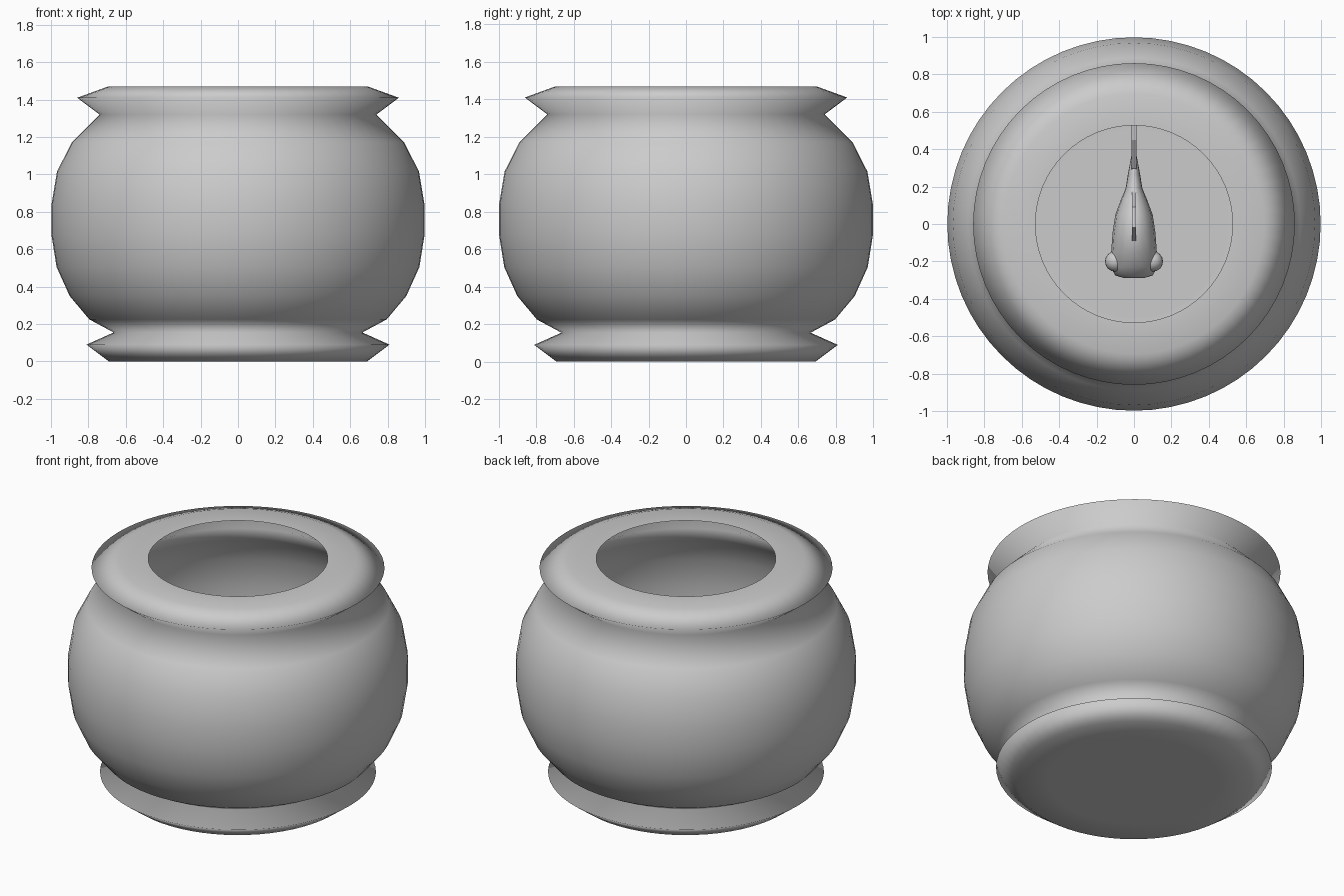
import bpy
import bmesh
from math import cos, sin, tau
from mathutils import Vector

cube = bpy.data.objects.get("Cube")
if cube:
    bpy.data.objects.remove(cube, do_unlink=True)

grey = bpy.data.materials.new("plain grey")
grey.use_nodes = True
grey.diffuse_color = (0.6, 0.6, 0.6, 1)
grey.node_tree.nodes["Principled BSDF"].inputs["Base Color"].default_value = (0.6, 0.6, 0.6, 1)


def finish(name, bm, smooth=True):
    bmesh.ops.recalc_face_normals(bm, faces=bm.faces)
    for f in bm.faces:
        f.smooth = smooth
    mesh = bpy.data.meshes.new(name)
    bm.to_mesh(mesh)
    bm.free()
    mesh.materials.append(grey)
    obj = bpy.data.objects.new(name, mesh)
    bpy.context.collection.objects.link(obj)
    return obj


def lathe(name, profile, steps=64):
    bm = bmesh.new()
    verts = [bm.verts.new((r, 0, z)) for r, z in profile]
    edges = [bm.edges.new(pair) for pair in zip(verts, verts[1:])]
    bmesh.ops.spin(bm, geom=verts + edges, cent=(0, 0, 0), axis=(0, 0, 1),
                   angle=tau, steps=steps, use_duplicate=False)
    bmesh.ops.remove_doubles(bm, verts=bm.verts, dist=0.0005)
    return finish(name, bm)


def loft(name, stations, sides=16):
    """Elliptical sections along y: (y, centre z, half width, half height)."""
    bm = bmesh.new()
    rings = [[bm.verts.new((w * cos(tau * i / sides), y, z + h * sin(tau * i / sides)))
              for i in range(sides)] for y, z, w, h in stations]
    for a, b in zip(rings, rings[1:]):
        for i in range(sides):
            j = (i + 1) % sides
            bm.faces.new((a[i], a[j], b[j], b[i]))
    bm.faces.new(rings[0])
    bm.faces.new(rings[-1])
    return finish(name, bm)


def fin(name, outline, thickness):
    """Flat fin from a side outline of (y, z) points, centred on x = 0."""
    bm = bmesh.new()
    face = bm.faces.new([bm.verts.new((-thickness / 2, y, z)) for y, z in outline])
    out = bmesh.ops.extrude_face_region(bm, geom=[face])
    moved = [v for v in out["geom"] if isinstance(v, bmesh.types.BMVert)]
    bmesh.ops.translate(bm, verts=moved, vec=(thickness, 0, 0))
    return finish(name, bm, smooth=False)


# Open bowl: foot ring, round belly, flared collar and flat lip, one thin wall
lathe("bowl", [
    (0, 0), (0.5, 0), (0.69, 0), (0.81, 0.09), (0.665, 0.155),
    (0.795, 0.225), (0.9, 0.35), (0.97, 0.505), (0.998, 0.68), (0.998, 0.835),
    (0.968, 1.015), (0.888, 1.172), (0.74, 1.32), (0.86, 1.41),
    (0.695, 1.47), (0.527, 1.47)])

# Fish body, head towards the front
loft("fish_body", [
    (-0.29, 0.7, 0.05, 0.03), (-0.275, 0.7, 0.1, 0.065), (-0.23, 0.7, 0.125, 0.105),
    (-0.15, 0.71, 0.122, 0.15), (-0.05, 0.71, 0.115, 0.175), (0.05, 0.71, 0.1, 0.16),
    (0.13, 0.71, 0.07, 0.115), (0.19, 0.71, 0.045, 0.08), (0.27, 0.71, 0.032, 0.06),
    (0.36, 0.71, 0.015, 0.05)])

# Bulging eyes
for side, label in ((1, "left"), (-1, "right")):
    bm = bmesh.new()
    bmesh.ops.create_uvsphere(bm, u_segments=16, v_segments=10, radius=0.055)
    bmesh.ops.translate(bm, verts=bm.verts, vec=Vector((side * 0.1, -0.2, 0.73)))
    finish("fish_eye_" + label, bm)

# Upright fins and forked tail
fin("dorsal_fin", [(-0.1, 0.86), (-0.02, 0.96), (0.09, 0.93), (0.17, 0.8), (0.1, 0.78)], 0.02)
fin("belly_fin", [(0.03, 0.57), (0.14, 0.64), (0.2, 0.54), (0.13, 0.48)], 0.02)
fin("tail_upper", [(0.25, 0.71), (0.3, 0.77), (0.45, 0.87), (0.64, 0.9), (0.53, 0.71)], 0.028)
fin("tail_lower", [(0.25, 0.71), (0.53, 0.71), (0.64, 0.52), (0.45, 0.55), (0.3, 0.65)], 0.028)
